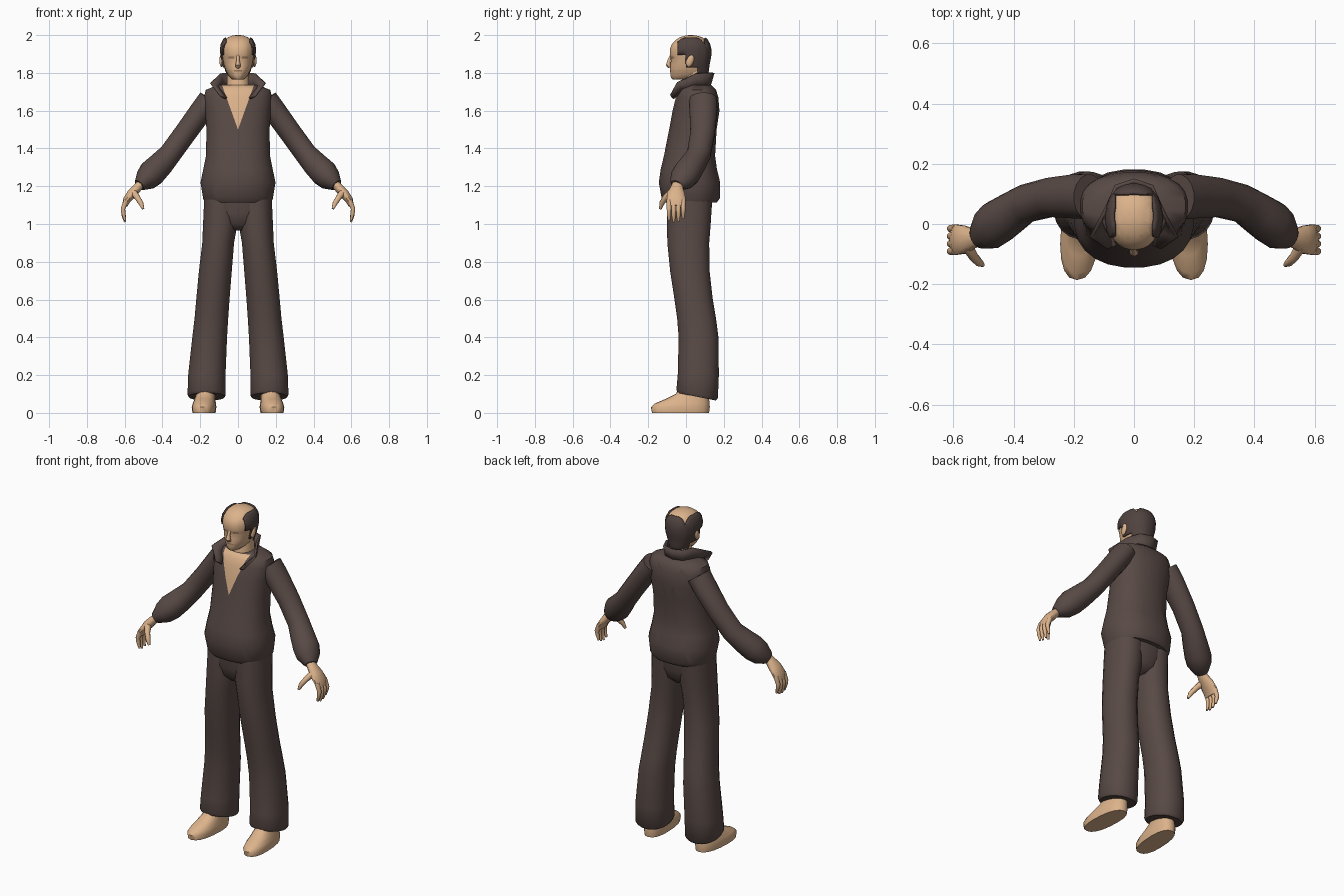
import bpy, bmesh, math
from mathutils import Vector


def material(name, rgb):
    m = bpy.data.materials.new(name)
    m.diffuse_color = (*rgb, 1)
    return m


CLOTH = material("dark brown cloth", (0.098, 0.068, 0.060))
SKIN = material("skin", (0.72, 0.45, 0.26))
HAIR = material("dark hair", (0.080, 0.056, 0.050))
SHADE = material("deep skin", (0.33, 0.20, 0.12))


def ring(n, e):
    # unit superellipse outline
    for i in range(n):
        a = 2 * math.pi * (i + 0.5) / n
        c, s = math.cos(a), math.sin(a)
        yield (math.copysign(abs(c) ** (2 / e), c), math.copysign(abs(s) ** (2 / e), s))


def skin_rings(rings):
    # closed bmesh through a list of rings
    bm = bmesh.new()
    vs = [[bm.verts.new(p) for p in r] for r in rings]
    n = len(vs[0])
    for a, b in zip(vs, vs[1:]):
        for i in range(n):
            bm.faces.new((a[i], a[(i + 1) % n], b[(i + 1) % n], b[i]))
    bm.faces.new(vs[0][::-1])
    bm.faces.new(vs[-1])
    bmesh.ops.recalc_face_normals(bm, faces=bm.faces)
    return bm


def stack(rows, n=20, e=2.2):
    # rows: z, centre x, half width, front y, back y
    return skin_rings([[(cx + hw * u, (yf + yb) / 2 + (yb - yf) / 2 * v, z)
                        for u, v in ring(n, e)] for z, cx, hw, yf, yb in rows])


def tube(pts, n=12):
    # pts: x, y, z, radius along y, radius across
    ps = [Vector(p[:3]) for p in pts]
    rings = []
    for i, p in enumerate(ps):
        t = (ps[min(i + 1, len(ps) - 1)] - ps[max(i - 1, 0)]).normalized()
        u = Vector((0, 1, 0))
        u = (u - t * u.dot(t)).normalized()
        w = t.cross(u)
        rings.append([p + u * (a * pts[i][3]) + w * (b * pts[i][4]) for a, b in ring(n, 2)])
    return skin_rings(rings)


def cut(bm, co, no):
    bmesh.ops.bisect_plane(bm, geom=bm.verts[:] + bm.edges[:] + bm.faces[:],
                           plane_co=co, plane_no=no, dist=1e-5)


def finish(name, bm, mats, mirror=False, angle=50, thick=0, offset=1):
    me = bpy.data.meshes.new(name)
    bm.to_mesh(me)
    bm.free()
    ob = bpy.data.objects.new(name, me)
    bpy.context.collection.objects.link(ob)
    for m in mats:
        me.materials.append(m)
    bpy.ops.object.select_all(action='DESELECT')
    ob.select_set(True)
    bpy.context.view_layer.objects.active = ob
    bpy.ops.object.shade_smooth_by_angle(angle=math.radians(angle))
    if mirror:
        ob.modifiers.new("mirror", 'MIRROR')
    if thick:
        s = ob.modifiers.new("thickness", 'SOLIDIFY')
        s.thickness, s.offset = thick, offset
    return ob


# Shirt body with a deep open V of bare chest
bm = stack([(1.115, 0, .178, -.115, .165), (1.135, 0, .186, -.13, .18), (1.22, 0, .2, -.145, .182),
            (1.29, 0, .185, -.135, .165), (1.36, 0, .171, -.118, .155), (1.5, 0, .168, -.09, .163),
            (1.6, 0, .176, -.072, .178), (1.67, 0, .182, -.055, .172), (1.71, 0, .172, -.04, .16),
            (1.735, 0, .11, -.02, .135)], n=24, e=2.3)
SLOPE = 0.36
for s in (1, -1):
    cut(bm, (0, 0, 1.5), (s, 0, -SLOPE))
for f in bm.faces:
    c = f.calc_center_median()
    if c.y < 0.03 and abs(c.x) < SLOPE * (c.z - 1.5) and abs(c.x) < 0.09:
        f.material_index = 1
finish("shirt", bm, [CLOTH, SKIN])

# Sleeves, fuller at the forearm and gathered at the cuff
finish("sleeves", tube([(.15, .09, 1.66, .075, .062), (.19, .092, 1.605, .075, .062),
                        (.28, .088, 1.48, .066, .06), (.36, .068, 1.37, .064, .06),
                        (.41, .035, 1.315, .07, .068), (.455, .005, 1.27, .075, .073),
                        (.485, -.02, 1.238, .07, .063), (.515, -.042, 1.212, .046, .038),
                        (.523, -.047, 1.205, .036, .03)], n=16), [CLOTH], mirror=True)

# Standing collar with flared wing points
base = [(0, .12, 1.715), (.055, .105, 1.715), (.088, .05, 1.715), (.085, -.02, 1.70), (.062, -.068, 1.665)]
tops = [(0, .145, 1.80), (.06, .125, 1.80), (.09, .055, 1.797), (.143, -.045, 1.748), (.092, -.082, 1.68)]
bm = bmesh.new()
lo, hi = ([bm.verts.new(p) for p in row] for row in (base, tops))
for i in range(4):
    bm.faces.new((lo[i], lo[i + 1], hi[i + 1], hi[i]))
ob = finish("collar", bm, [CLOTH], mirror=True, thick=.012, offset=0)

# Trousers: hips and two flared legs
finish("trouser_hips", stack([(.965, 0, .05, -.05, .08), (1.0, 0, .12, -.085, .12),
                              (1.06, 0, .178, -.1, .135), (1.16, 0, .175, -.105, .145)]), [CLOTH])
bm = stack([(.085, .165, .095, -.045, .158), (.1, .166, .102, -.052, .17), (.2, .165, .1, -.045, .175),
            (.4, .15, .093, -.04, .173), (.5, .141, .09, -.048, .16), (.6, .133, .089, -.062, .143),
            (.75, .12, .088, -.085, .126), (.9, .105, .085, -.1, .124), (1.0, .094, .092, -.102, .132),
            (1.13, .09, .09, -.1, .14)])
for v in bm.verts:
    if v.co.z < .15:
        v.co.z -= .2 * (v.co.y - .06)
finish("trouser_legs", bm, [CLOTH], mirror=True)

# Bare feet with flat soles
bm = stack([(0, .178, .06, -.18, .122), (.03, .178, .064, -.186, .126), (.05, .177, .06, -.165, .125),
            (.075, .175, .054, -.105, .122), (.1, .172, .05, -.055, .118), (.17, .17, .045, -.01, .115)],
           n=18, e=2.4)
for v in bm.verts:
    v.co.x += .06 * -v.co.y
finish("feet", bm, [SKIN], mirror=True)

# Hands: palm, four fingers, thumb
finish("palms", tube([(.505, -.04, 1.222, .028, .022), (.535, -.048, 1.19, .034, .025),
                      (.563, -.052, 1.16, .048, .026), (.59, -.052, 1.125, .052, .021),
                      (.6, -.052, 1.095, .046, .014)]), [SKIN], mirror=True)
for k, name in enumerate(("index", "middle", "ring", "little")):
    y = -.09 + k * .025
    d = (.008, 0, .004, .018)[k]
    finish(name + "_fingers", tube([(.592, y, 1.125, .014, .014), (.609, y, 1.08, .013, .013),
                                    (.606, y, 1.045 + d, .012, .011), (.598, y, 1.01 + d, .006, .006)],
                                   n=8), [SKIN], mirror=True)
finish("thumbs", tube([(.555, -.07, 1.17, .022, .02), (.533, -.108, 1.14, .017, .016),
                       (.514, -.128, 1.11, .014, .014), (.502, -.136, 1.08, .007, .007)], n=8),
       [SKIN], mirror=True)

# Neck
finish("neck", stack([(1.66, 0, .075, -.035, .12), (1.72, 0, .06, -.02, .115),
                      (1.83, 0, .058, -.01, .115)]), [SKIN])

# Head
HEAD = [(1.765, 0, .028, -.072, .06), (1.775, 0, .042, -.08, .098), (1.79, 0, .054, -.083, .11),
        (1.815, 0, .066, -.085, .113), (1.84, 0, .074, -.083, .116), (1.87, 0, .081, -.08, .122),
        (1.895, 0, .085, -.086, .126), (1.925, 0, .087, -.086, .126), (1.95, 0, .084, -.077, .12),
        (1.972, 0, .073, -.058, .108), (1.988, 0, .054, -.034, .087), (1.997, 0, .03, -.005, .058),
        (2.0, 0, .01, .015, .035)]
bm = stack(HEAD, n=28)
for z in (1.808, 1.814, 1.877, 1.887):
    cut(bm, (0, 0, z), (0, 0, 1))
for x in (-.05, -.021, .021, .05):
    cut(bm, (x, 0, 0), (1, 0, 0))
for f in bm.faces:
    c = f.calc_center_median()
    eye = 1.877 < c.z < 1.887 and .021 < abs(c.x) < .05
    mouth = 1.808 < c.z < 1.814 and abs(c.x) < .021
    if c.y < -.03 and (eye or mouth):
        f.material_index = 1
finish("head", bm, [SKIN, SHADE])

# Hair: raised band round the sides and back, leaving the crown bald
bm = stack(HEAD, n=28)
for z in (1.83, 1.895, 1.98):
    cut(bm, (0, 0, z), (0, 0, 1))
for y in (-.04, 0, .06, .095):
    cut(bm, (0, y, 0), (0, 1, 0))
for x in (-.06, .06):
    cut(bm, (x, 0, 0), (1, 0, 0))


def is_hair(c):
    if c.z > 1.98 or (c.z > 1.93 and abs(c.x) < .06 and c.y < .095):
        return False
    return c.y > (-.04 if c.z > 1.895 else 0 if c.z > 1.83 else .06)


bmesh.ops.delete(bm, geom=[f for f in bm.faces if not is_hair(f.calc_center_median())], context='FACES')
finish("hair", bm, [HAIR], thick=.009)

# Nose and ears
finish("nose", tube([(0, -.08, 1.893, .006, .008), (0, -.09, 1.865, .009, .009),
                     (0, -.094, 1.842, .014, .015), (0, -.086, 1.828, .008, .012)], n=8), [SKIN])
bm = bmesh.new()
bmesh.ops.create_uvsphere(bm, u_segments=10, v_segments=8, radius=1)
for v in bm.verts:
    p = v.co.copy()
    v.co = (.088 + .011 * p.x, .022 + .02 * p.y + .008 * p.z, 1.865 + .034 * p.z)
finish("ears", bm, [SKIN], mirror=True)
